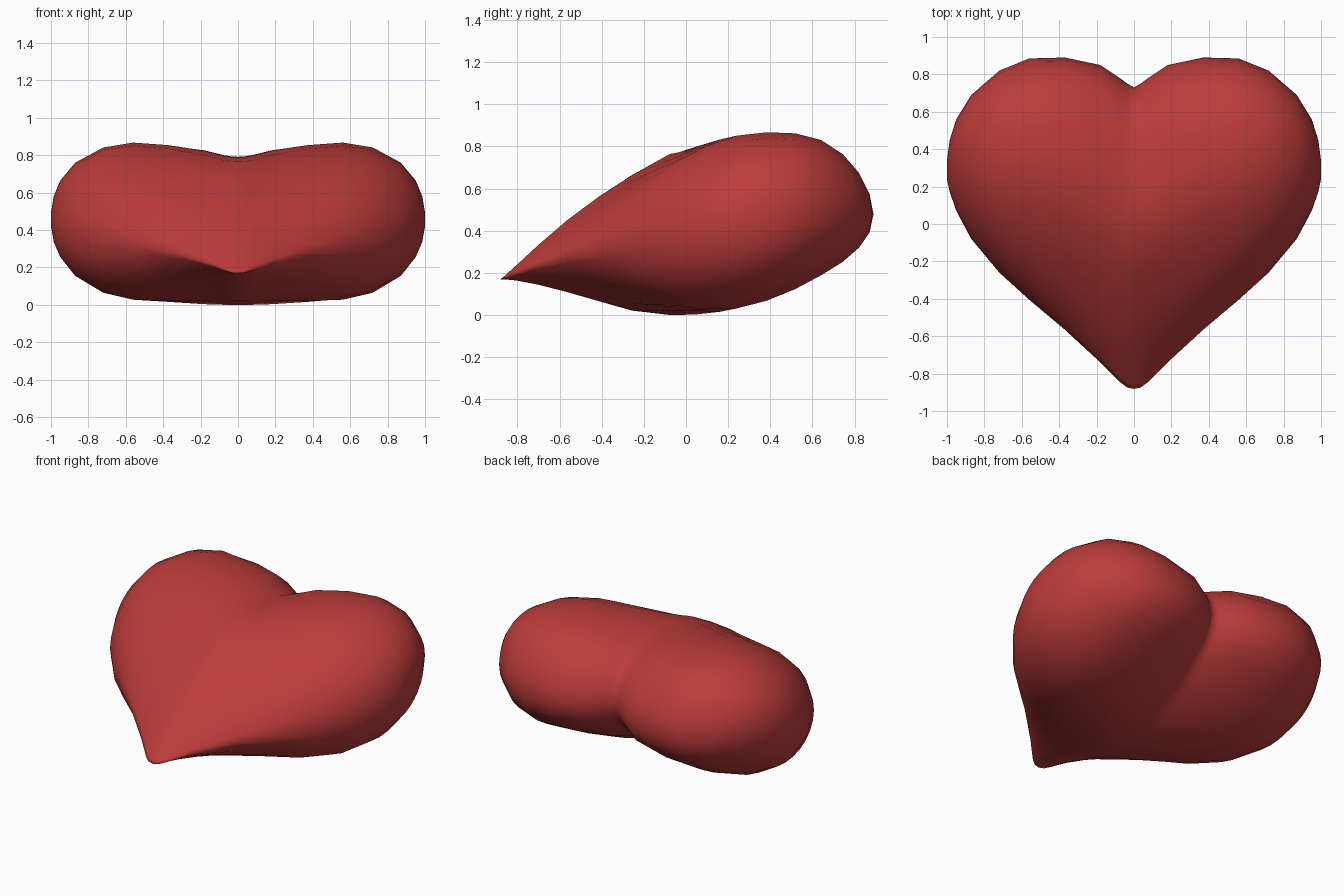
import bpy, bmesh, math

if "Cube" in bpy.data.objects:
    bpy.data.objects.remove(bpy.data.objects["Cube"])

# Half-heart stations: x, front edge y, back edge y, half thickness
STATIONS = [
    (0.00, -0.882, 0.73, 0.389), (0.035, -0.875, 0.75, 0.388),
    (0.075, -0.845, 0.78, 0.388),
    (0.18, -0.74, 0.85, 0.399), (0.37, -0.565, 0.89, 0.409),
    (0.56, -0.405, 0.885, 0.410), (0.72, -0.26, 0.82, 0.378),
    (0.87, -0.08, 0.69, 0.295), (0.95, 0.07, 0.56, 0.200),
    (0.985, 0.17, 0.45, 0.120), (1.00, 0.24, 0.34, 0.035),
]
N = 28


def mid_height(x, y):
    # tilted centre surface, drooping slightly at both ends
    z = 0.39 + 0.185 * y + 0.012 * x
    z -= 0.25 * max(0, -0.4 - y) ** 2
    z -= 0.7 * max(0, y - 0.55) ** 2
    return z


def section(bm, x, front, back, half, sign):
    # teardrop section, becoming round towards the side of the lobe
    ring = []
    power = 0.65 * (1 - x) ** 2
    for i in range(N):
        t = 2 * math.pi * i / N
        u = (1 + math.cos(t)) / 2
        y = front + (back - front) * u
        taper = min(1.0, 2 * u) ** power if u > 1e-6 else 0.0
        z = mid_height(x, y) + half * math.sin(t) * taper
        ring.append(bm.verts.new((sign * x, y, max(z, 0))))
    return ring


# Heart body, lofted from one side to the other
bm = bmesh.new()
rings = [section(bm, *s, -1) for s in reversed(STATIONS[1:])]
rings += [section(bm, *s, 1) for s in STATIONS]
for a, b in zip(rings, rings[1:]):
    for i in range(N):
        j = (i + 1) % N
        bm.faces.new((a[i], a[j], b[j], b[i]))
bm.faces.new(rings[0])
bm.faces.new(rings[-1])
bmesh.ops.recalc_face_normals(bm, faces=bm.faces[:])
for f in bm.faces:
    f.smooth = True

mesh = bpy.data.meshes.new("heart")
bm.to_mesh(mesh)
bm.free()
heart = bpy.data.objects.new("heart", mesh)
bpy.context.collection.objects.link(heart)

red = bpy.data.materials.new("red")
red.diffuse_color = (0.5, 0.045, 0.043, 1)
red.use_nodes = True
red.node_tree.nodes["Principled BSDF"].inputs["Base Color"].default_value = red.diffuse_color
mesh.materials.append(red)
